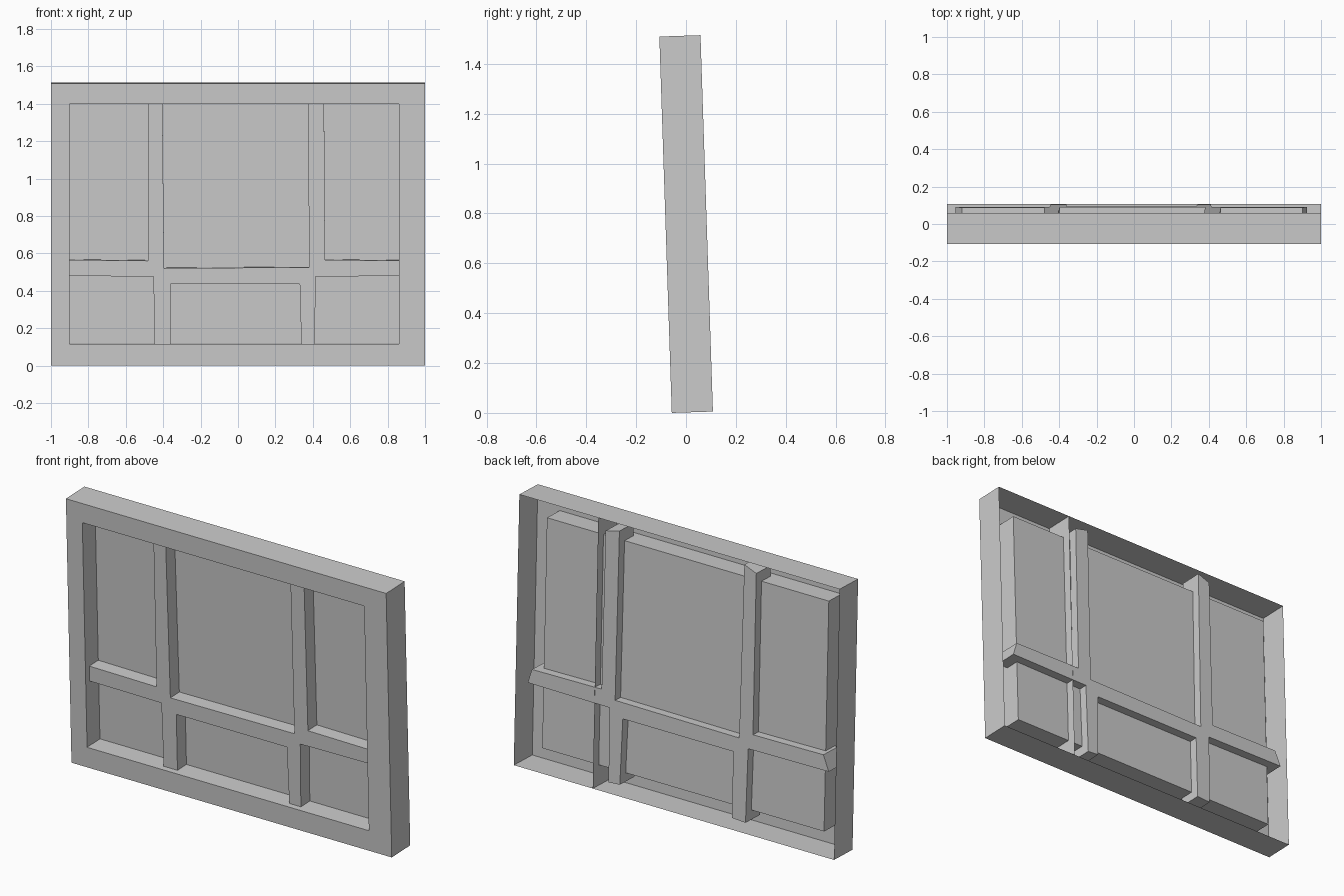
import bpy, bmesh
from mathutils import Matrix

if "Cube" in bpy.data.objects:
    bpy.data.objects.remove(bpy.data.objects["Cube"])

TILT, DEPTH, PANE, BAR = 0.033, 0.165, 0.115, 0.035   # lean angle and depths from the front
H = 1.51
OUTER = (-1.0, 1.0, 0.0, H)
OPENING = (-0.90, 0.86, 0.115, 1.40)
LEAN = Matrix.Translation((0, -0.057, 0)) @ Matrix.Rotation(TILT, 4, 'X')


def rect(bm, box, y):
    x0, x1, z0, z1 = box
    return [bm.verts.new((x, y, z)) for x, z in ((x0, z0), (x1, z0), (x1, z1), (x0, z1))]


def bridge(bm, a, b):
    n = len(a)
    for i in range(n):
        j = (i + 1) % n
        bm.faces.new((a[i], a[j], b[j], b[i]))


def finish(bm, name, recalc=False):
    if recalc:
        bmesh.ops.recalc_face_normals(bm, faces=bm.faces)
    bm.transform(LEAN)
    me = bpy.data.meshes.new(name)
    bm.to_mesh(me)
    bm.free()
    ob = bpy.data.objects.new(name, me)
    bpy.context.collection.objects.link(ob)
    return ob


# Surround: open-backed shell with outer walls, front border and opening walls
bm = bmesh.new()
loops = [rect(bm, OUTER, DEPTH), rect(bm, OUTER, 0),
         rect(bm, OPENING, 0), rect(bm, OPENING, PANE)]
for a, b in zip(loops, loops[1:]):
    bridge(bm, a, b)
finish(bm, "window_surround")

# Glass pane closing the back of the opening
bm = bmesh.new()
bm.faces.new(rect(bm, OPENING, PANE))
finish(bm, "glass_pane")

# Crooked glazing bars: one outline of two uprights crossed by a rail
outline = [(-0.955, 0.48), (-0.452, 0.475), (-0.445, 0.06), (-0.36, 0.065),
           (-0.36, 0.435), (0.33, 0.435), (0.34, 0.065), (0.41, 0.06),
           (0.415, 0.475), (0.925, 0.48), (0.90, 0.56), (0.465, 0.565),
           (0.46, 1.45), (0.375, 1.47), (0.38, 0.525), (-0.395, 0.52),
           (-0.405, 1.49), (-0.48, 1.46), (-0.48, 0.56), (-0.92, 0.565)]
bm = bmesh.new()
front = [bm.verts.new((x, BAR, z)) for x, z in outline]
back = [bm.verts.new((x, DEPTH - 0.001, z)) for x, z in outline]
bridge(bm, front, back)
bm.faces.new(front)
bm.faces.new(back[::-1])
finish(bm, "glazing_bars", True)

# Thin upright divider behind the pane, full height of the shell
z0, z1 = OPENING[2:]
bm = bmesh.new()
profile = [(0, 0), (DEPTH, 0), (DEPTH, H), (0, H), (0, z1), (PANE, z1), (PANE, z0), (0, z0)]
bm.faces.new([bm.verts.new((0.507, y, z)) for y, z in profile])
finish(bm, "rear_divider")
